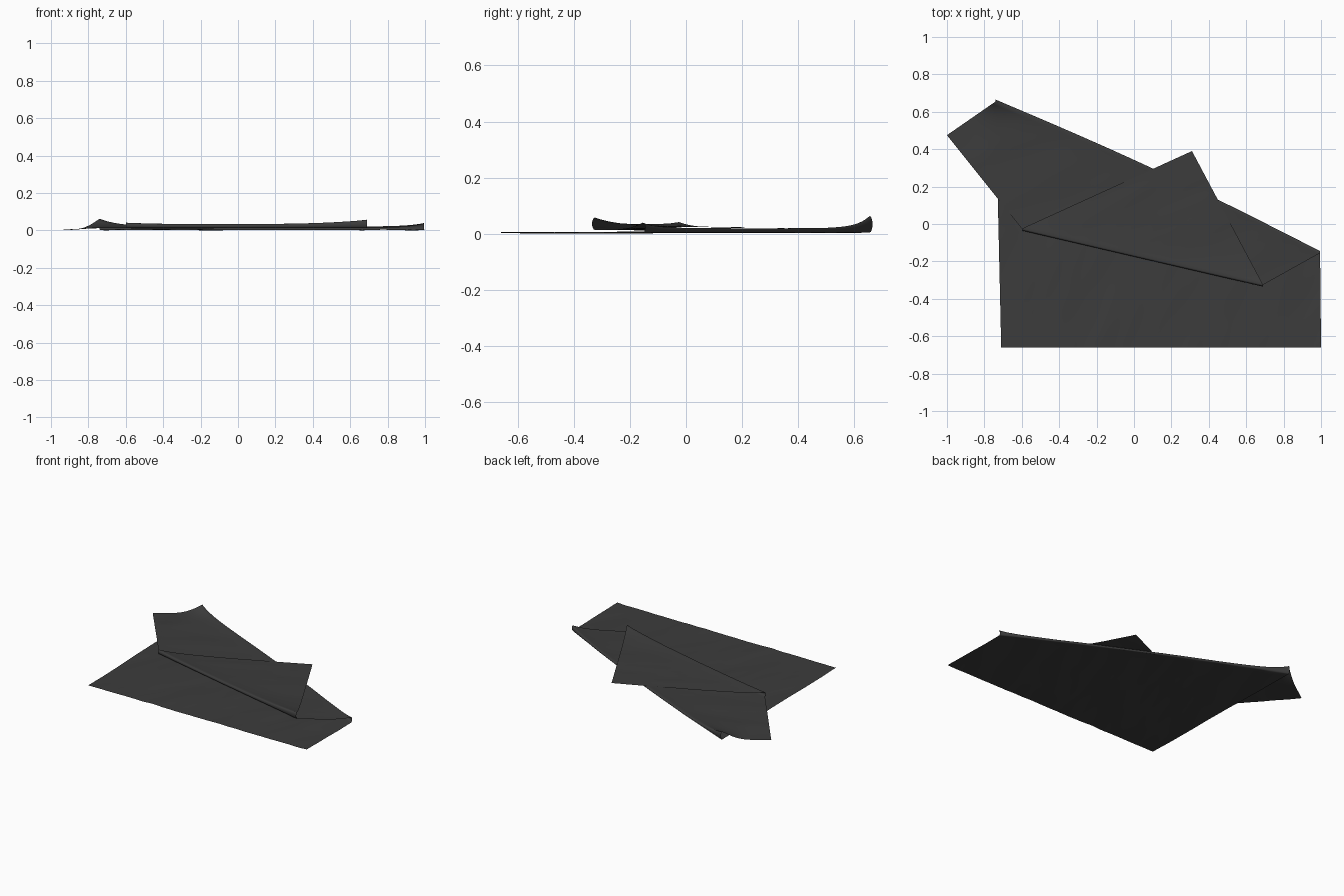
import bpy, bmesh
from math import exp, sin, cos, pi
from mathutils import Vector, noise

if "Cube" in bpy.data.objects:
    bpy.data.objects.remove(bpy.data.objects["Cube"])

COLS = 90
# corners of the folded sheet, seen from above
A0, A1 = Vector((-0.71, -0.66)), Vector((1.0, -0.66))      # front hem
F0, F1 = Vector((-0.74, 0.655)), Vector((0.995, -0.155))   # first fold
P0 = Vector((-1.0, 0.475))                                 # loose corner at left
P1 = Vector((0.89, -0.215))
G0, G1 = Vector((-0.60, -0.025)), Vector((0.69, -0.325))   # second fold
TIP = Vector((0.31, 0.39))                                 # loose corner at back


def wrinkle(p, layer):
    """Shallow creases stretched along a direction that changes per layer."""
    d = Vector((0.35, 0.94)) if layer == 0 else Vector((0.88, 0.47))
    a, b = p.dot(d), p.x * d.y - p.y * d.x
    n = noise.noise(Vector((a * 1.8, b * 6.5, layer * 3.7)))
    m = noise.noise(Vector((a * 4 + 9, b * 13, layer * 5.1)))
    return 0.005 * n + 0.002 * m


def fold1(u):
    p = F0.lerp(F1, u)
    p.y += 0.024 * sin(pi * u)
    return p


def height1(u):
    return 0.022 + 0.043 * exp(-u / 0.06) + 0.020 * exp(-(1 - u) / 0.06)


def height2(u):
    return 0.036 + 0.024 * exp(-(1 - u) / 0.15) + 0.008 * exp(-u / 0.1)


def middle_z(p, u, d):
    z = 0.015 + (height1(u) - 0.015) * exp(-d / 0.09)
    drop = min(max((-0.74 - p.x) / 0.16, 0), 1)            # overhang sags to the floor
    drop = drop * drop * (3 - 2 * drop)
    return z + (0.006 - z) * drop


rows = []


def add_row(fn, layer, amount=1.0):
    row = []
    for i in range(COLS + 1):
        p, z = fn(i / COLS)
        row.append((p.x, p.y, z + amount * wrinkle(p, layer)))
    rows.append(row)


def roll(line, z_low, z_high, radius, side):
    """Rounded turn of the sheet from one layer to the next."""
    for k in range(1, 8):
        a = pi * k / 8

        def fn(u):
            lo, hi = z_low(u), z_high(u)
            out = Vector((0, side * radius * sin(a)))
            return line(u) + out, lo + (hi - lo) * (1 - cos(a)) / 2
        add_row(fn, 1, 0.3)


# bottom layer
for j in range(41):
    v = j / 40
    add_row(lambda u: (A0.lerp(A1, u).lerp(fold1(u), v), 0.006), 0, 1 - 0.7 * v ** 4)
roll(fold1, lambda u: 0.006, height1, 0.010, 1)

# middle layer, out to the loose left corner and then in to the second fold
for j in range(41):
    v = j / 40

    def mid(u):
        f, g = fold1(u), G0.lerp(G1, u)
        q = P0.lerp(P1, u)
        # the loose corner bends only the left part of the strip
        w = (1 - u) ** 2
        q = q * w + f.lerp(g, 0.35) * (1 - w)
        p = f.lerp(q, v / 0.35) if v < 0.35 else q.lerp(g, (v - 0.35) / 0.65)
        return p, middle_z(p, u, (p - f).length)
    add_row(mid, 1, 0.3 + 0.4 * sin(pi * v))


def fold2(u):
    return G0.lerp(G1, u)


roll(fold2, lambda u: middle_z(fold2(u), u, (fold2(u) - fold1(u)).length),
     height2, 0.010, -1)

# top layer, narrowing to the back corner
for j in range(41):
    v = j / 40

    def top(u):
        g = fold2(u)
        p = g.lerp(TIP, v)
        return p, 0.025 + (height2(u) - 0.025) * exp(-(p - g).length / 0.11)
    add_row(top, 1, 0.3 + 0.4 * sin(pi * v))

# sheet mesh, resting on the floor
low = min(c[2] for r in rows for c in r)
bm = bmesh.new()
grid = [[bm.verts.new((x, y, z - low)) for x, y, z in r] for r in rows]
for a, b in zip(grid, grid[1:]):
    for i in range(COLS):
        bm.faces.new((a[i], a[i + 1], b[i + 1], b[i]))
bmesh.ops.remove_doubles(bm, verts=bm.verts, dist=0.0001)
for f in bm.faces:
    f.smooth = True
mesh = bpy.data.meshes.new("folded_cloth")
bm.to_mesh(mesh)
bm.free()
cloth = bpy.data.objects.new("folded_cloth", mesh)
bpy.context.collection.objects.link(cloth)

# dark fabric
mat = bpy.data.materials.new("dark_fabric")
mat.diffuse_color = (0.045, 0.045, 0.045, 1)
mat.use_nodes = True
mat.node_tree.nodes["Principled BSDF"].inputs["Base Color"].default_value = mat.diffuse_color
mesh.materials.append(mat)
